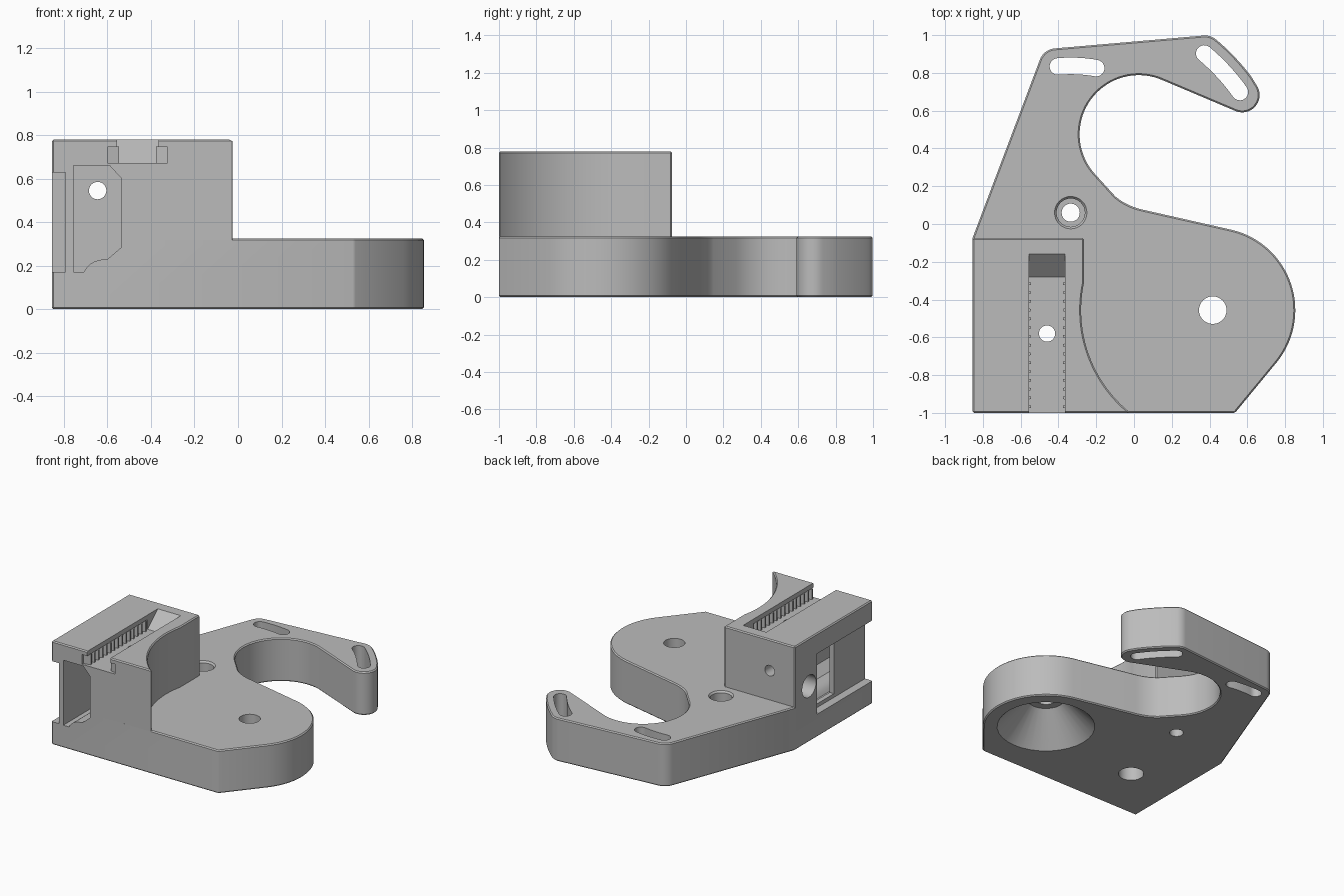
import bpy, bmesh
from math import sin, cos, radians, pi

cube = bpy.data.objects.get("Cube")
if cube:
    bpy.data.objects.remove(cube, do_unlink=True)

grey = bpy.data.materials.new("plain grey")
grey.use_nodes = True
colour = (0.5, 0.5, 0.5, 1)
grey.diffuse_color = colour
grey.node_tree.nodes["Principled BSDF"].inputs["Base Color"].default_value = colour

AXES = {"x": lambda u, v, w: (w, u, v),
        "y": lambda u, v, w: (u, w, v),
        "z": lambda u, v, w: (u, v, w)}


def arc(cx, cy, r, start, end, steps=16):
    angles = [radians(start + (end - start) * i / steps) for i in range(steps + 1)]
    return [(cx + r * cos(a), cy + r * sin(a)) for a in angles]


def circle(cx, cy, r):
    return arc(cx, cy, r, 0, 360, 32)[:-1]


def rect(u0, u1, v0, v1):
    return [(u0, v0), (u1, v0), (u1, v1), (u0, v1)]


def bezier(a, b, c, steps=10):
    ts = [i / steps for i in range(steps + 1)]
    return [tuple((1 - t) ** 2 * p + 2 * t * (1 - t) * q + t * t * s
                  for p, q, s in zip(a, b, c)) for t in ts]


def loft(name, rings):
    """Closed solid through a list of equal-sized rings of points."""
    bm = bmesh.new()
    loops = [[bm.verts.new(p) for p in ring] for ring in rings]
    n = len(loops[0])
    for a, b in zip(loops, loops[1:]):
        for i in range(n):
            j = (i + 1) % n
            bm.faces.new((a[i], a[j], b[j], b[i]))
    bm.faces.new(loops[0][::-1])
    bm.faces.new(loops[-1])
    bmesh.ops.recalc_face_normals(bm, faces=bm.faces)
    mesh = bpy.data.meshes.new(name)
    bm.to_mesh(mesh)
    bm.free()
    mesh.materials.append(grey)
    ob = bpy.data.objects.new(name, mesh)
    bpy.context.collection.objects.link(ob)
    return ob


def prism(name, pts, axis, lo, hi):
    return loft(name, [[AXES[axis](u, v, w) for u, v in pts] for w in (lo, hi)])


def turned(name, cx, cy, profile):
    return loft(name, [[(x, y, z) for x, y in circle(cx, cy, r)] for r, z in profile])


def apply_modifier(ob, kind, **settings):
    mod = ob.modifiers.new(kind.lower(), kind)
    for key, value in settings.items():
        setattr(mod, key, value)
    bpy.ops.object.select_all(action="DESELECT")
    bpy.context.view_layer.objects.active = ob
    ob.select_set(True)
    bpy.ops.object.modifier_apply(modifier=mod.name)


def combine(ob, other, operation):
    apply_modifier(ob, "BOOLEAN", object=other, operation=operation, solver="EXACT")
    bpy.data.objects.remove(other, do_unlink=True)


PIVOT = (-0.335, 0.06)
BOSS = (0.417, -0.456)

# Base plate with rounded lobe and hooked arm
outline = [(-0.855, -1), (0.535, -1)]
outline += arc(*BOSS, 0.437, -39, 76, 30)
outline += bezier((0.05, 0.075), (-0.04, 0.095), (-0.1, 0.147))
outline += arc(0.025, 0.475, 0.313, 222, 66, 36)
outline += arc(0.573, 0.683, 0.092, 246, 392, 20)
outline += arc(*PIVOT, 1.197, 37, 49, 8)
outline += arc(0.375, 0.905, 0.093, 53, 95, 8)
outline += arc(-0.412, 0.838, 0.092, 95, 159, 10)
outline += [(-0.855, -0.075)]
body = prism("clamp_body", outline, "z", 0, 0.325)

# Raised block with a scooped side
scoop = arc(*BOSS, 0.697, 231.3, 168, 24)
block = prism("block", [(-0.855, -1)] + scoop + [(-0.265, -0.075), (-0.855, -0.075)],
              "z", 0.15, 0.78)
for part in (body, block):
    apply_modifier(part, "BEVEL", width=0.008, segments=1,
                   limit_method="ANGLE", angle_limit=radians(40))
combine(body, block, "UNION")


# Curved slots in the arm
def arm_slot(radius, a0, a1, half=0.044):
    ends = [arc(*PIVOT, radius, a, a, 1)[0] for a in (a0, a1)]
    pts = arc(*PIVOT, radius + half, a0, a1)
    pts += arc(*ends[1], half, a1, a1 + 180, 12)[1:-1]
    pts += arc(*PIVOT, radius - half, a1, a0)
    pts += arc(*ends[0], half, a0 + 180, a0 + 360, 12)[1:-1]
    return prism("slot_cutter", pts, "z", -0.1, 0.5)


pocket = [(-0.757, 0.17), (-0.71, 0.17)]
pocket += bezier((-0.7, 0.185), (-0.67, 0.23), (-0.6, 0.23), 6)
pocket += [(-0.535, 0.285), (-0.535, 0.6), (-0.59, 0.66), (-0.757, 0.66)]
groove = [(-1.1, 0.671), (-0.28, 0.671), (-0.16, 0.78), (-0.16, 0.9), (-1.1, 0.9)]

cutters = [
    arm_slot(0.777, 80, 95),
    arm_slot(1.1, 35.5, 50),
    # Countersunk pivot hole, conical recess and vertical screw hole
    turned("pivot_cutter", *PIVOT, [(0.048, -0.1), (0.048, 0.2), (0.075, 0.2),
                                    (0.075, 0.312), (0.09, 0.33)]),
    turned("cone_cutter", *BOSS, [(0.35, -0.01), (0.13, 0.22), (0.073, 0.22), (0.073, 0.4)]),
    turned("screw_cutter", -0.46, -0.58, [(0.088, -0.1), (0.088, 0.15),
                                          (0.043, 0.15), (0.043, 0.9)]),
    # Top guide groove with undercut
    prism("groove_cutter", groove, "x", -0.557, -0.365),
    prism("undercut_cutter", rect(-0.6, -0.325, 0.671, 0.745), "y", -1.1, -0.28),
    # Front pocket, side recess, window and cross holes
    prism("pocket_cutter", pocket, "y", -1.1, -0.34),
    prism("recess_cutter", rect(-1.1, -0.34, 0.172, 0.628), "x", -1, -0.793),
    prism("window_cutter", rect(-0.63, -0.345, 0.2, 0.6), "x", -0.82, -0.7),
    prism("back_hole_cutter", circle(-0.645, 0.545, 0.04), "y", -0.4, 0.1),
    prism("side_hole_cutter", circle(-0.245, 0.42, 0.083), "x", -1, -0.72),
]
for cutter in cutters:
    combine(body, cutter, "DIFFERENCE")

# Rows of ratchet teeth inside the groove
teeth = []
for i in range(15):
    y = -0.985 + i * 0.0465
    for side in (-1, 1):
        pts = [(-0.4615 + side * d, y + o) for d, o in
               ((0.145, 0), (0.085, 0.012), (0.085, 0.024), (0.145, 0.036))]
        teeth.append(prism("ratchet_teeth", pts, "z", 0.668, 0.747))
bpy.ops.object.select_all(action="DESELECT")
for tooth in teeth:
    tooth.select_set(True)
bpy.context.view_layer.objects.active = teeth[0]
bpy.ops.object.join()
teeth[0].name = "ratchet_teeth"

bpy.ops.object.select_all(action="DESELECT")
body.select_set(True)
bpy.context.view_layer.objects.active = body
bpy.ops.object.shade_smooth_by_angle(angle=radians(30))
